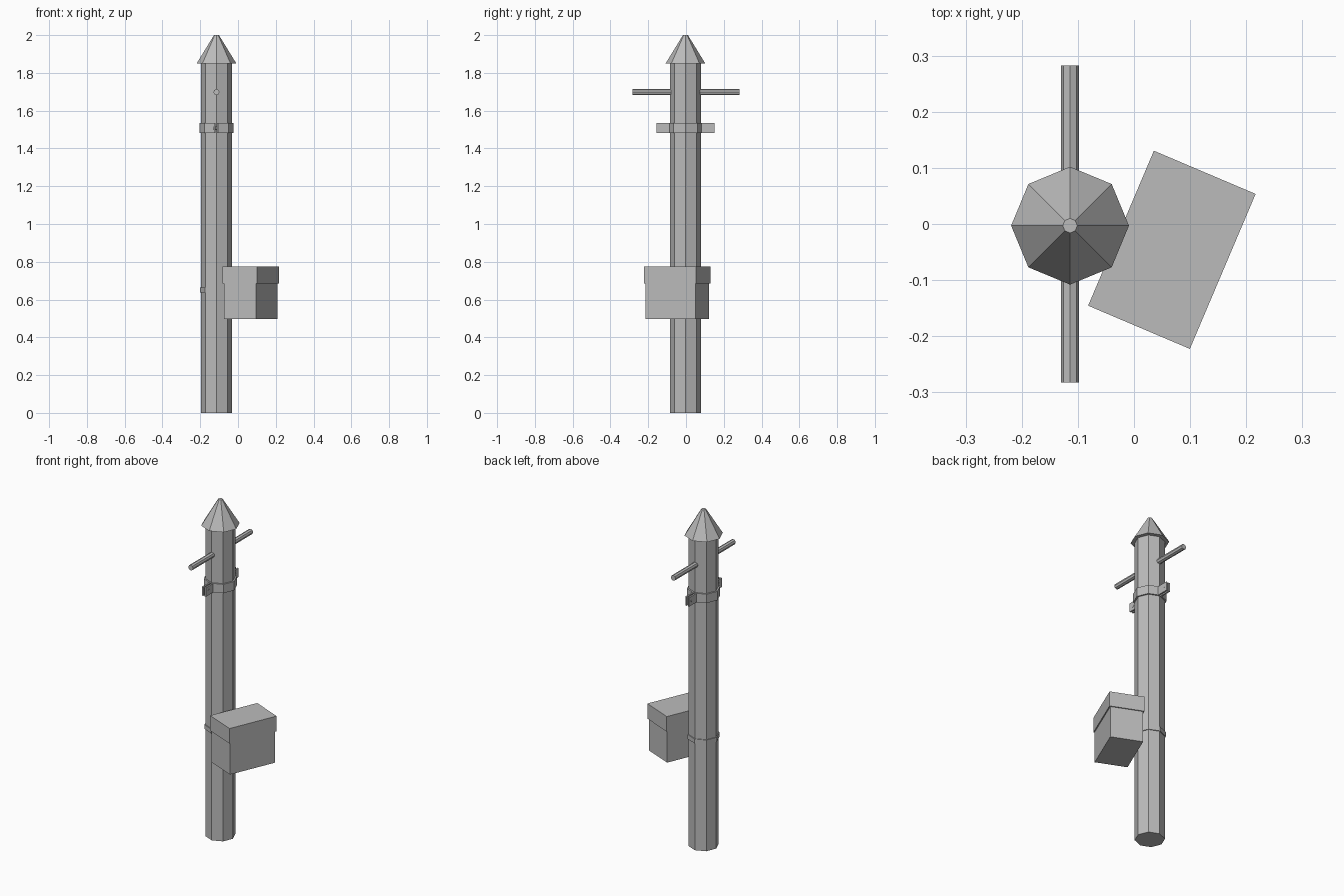
import bpy, bmesh, math
from mathutils import Matrix, Vector

if "Cube" in bpy.data.objects:
    bpy.data.objects.remove(bpy.data.objects["Cube"])

CX, CY = -0.114, -0.003   # pole axis

grey = bpy.data.materials.new("plain grey")
grey.diffuse_color = (0.5, 0.5, 0.5, 1)
grey.use_nodes = True
grey.node_tree.nodes["Principled BSDF"].inputs["Base Color"].default_value = grey.diffuse_color


def finish(name, bm):
    bmesh.ops.recalc_face_normals(bm, faces=bm.faces)
    mesh = bpy.data.meshes.new(name)
    bm.to_mesh(mesh)
    bm.free()
    mesh.materials.append(grey)
    ob = bpy.data.objects.new(name, mesh)
    bpy.context.collection.objects.link(ob)
    return ob


def prism(name, points, z0, z1):
    """Extrude a flat outline, given relative to the pole axis."""
    bm = bmesh.new()
    face = bm.faces.new([bm.verts.new((CX + x, CY + y, z0)) for x, y in points])
    ext = bmesh.ops.extrude_face_region(bm, geom=[face])
    verts = [v for v in ext["geom"] if isinstance(v, bmesh.types.BMVert)]
    bmesh.ops.translate(bm, verts=verts, vec=(0, 0, z1 - z0))
    return finish(name, bm)


def rod(name, centre, axis, r1, r2, length, sides=8):
    bm = bmesh.new()
    m = Matrix.Translation(centre) @ Vector(axis).to_track_quat('Z', 'Y').to_matrix().to_4x4()
    bmesh.ops.create_cone(bm, cap_ends=True, segments=sides, radius1=r1,
                          radius2=r2, depth=length, matrix=m)
    return finish(name, bm)


def box(name, centre, size, angle):
    bm = bmesh.new()
    m = (Matrix.Translation(centre) @ Matrix.Rotation(angle, 4, 'Z')
         @ Matrix.Diagonal((*size, 1)))
    bmesh.ops.create_cube(bm, size=1, matrix=m)
    return finish(name, bm)


def polar(r, deg):
    return (r * math.cos(math.radians(deg)), r * math.sin(math.radians(deg)))


# Octagonal pole, pointed cap and crossbar
rod("pole", (CX, CY, 0.926), (0, 0, 1), 0.082, 0.082, 1.852)
rod("cap", (CX, CY, 1.925), (0, 0, 1), 0.105, 0.013, 0.15)
rod("crossbar", (CX, CY + 0.003, 1.698), (0, 1, 0), 0.016, 0.016, 0.565)

# Two-part clamp with bolted ears
gap, outer_x, ri, ro, tip = 0.004, 0.013, 0.082, 0.091, 0.154
slope = math.tan(math.radians(22.5))
yi, yo = ri - gap * slope, ro - outer_x * slope
half = ([(gap, -tip), (gap, -yi)] + [polar(ri, a) for a in (-45, 0, 45)]
        + [(gap, yi), (gap, tip), (outer_x, tip), (outer_x, yo)]
        + [polar(ro, a) for a in (45, 0, -45)] + [(outer_x, -yo), (outer_x, -tip)])
for side, sx in (("right", 1), ("left", -1)):
    prism("clamp_" + side, [(sx * x, y) for x, y in half], 1.481, 1.534)
for side, sy in (("back", 1), ("front", -1)):
    rod("clamp_bolt_" + side, (CX, CY + sy * 0.128, 1.507), (1, 0, 0),
        0.009, 0.009, 2 * outer_x + 0.003)

# Strap round the pole, open where the box sits
strap = ([polar(0.087, a) for a in range(0, 316, 45)]
         + [polar(0.081, a) for a in range(315, -1, -45)])
prism("strap", strap, 0.638, 0.664)

# Equipment box with overhanging lid
turn = math.radians(-23)
box("box_body", (0.0675, -0.046, 0.592), (0.185, 0.288, 0.19), turn)
box("box_lid", (0.0675, -0.046, 0.73), (0.197, 0.3, 0.09), turn)

# Short bracket between strap and box
d = Vector((math.cos(turn), math.sin(turn)))
box("box_bracket", (CX + d.x * 0.083, CY + d.y * 0.083, 0.651),
    (0.02, 0.06, 0.026), turn)
